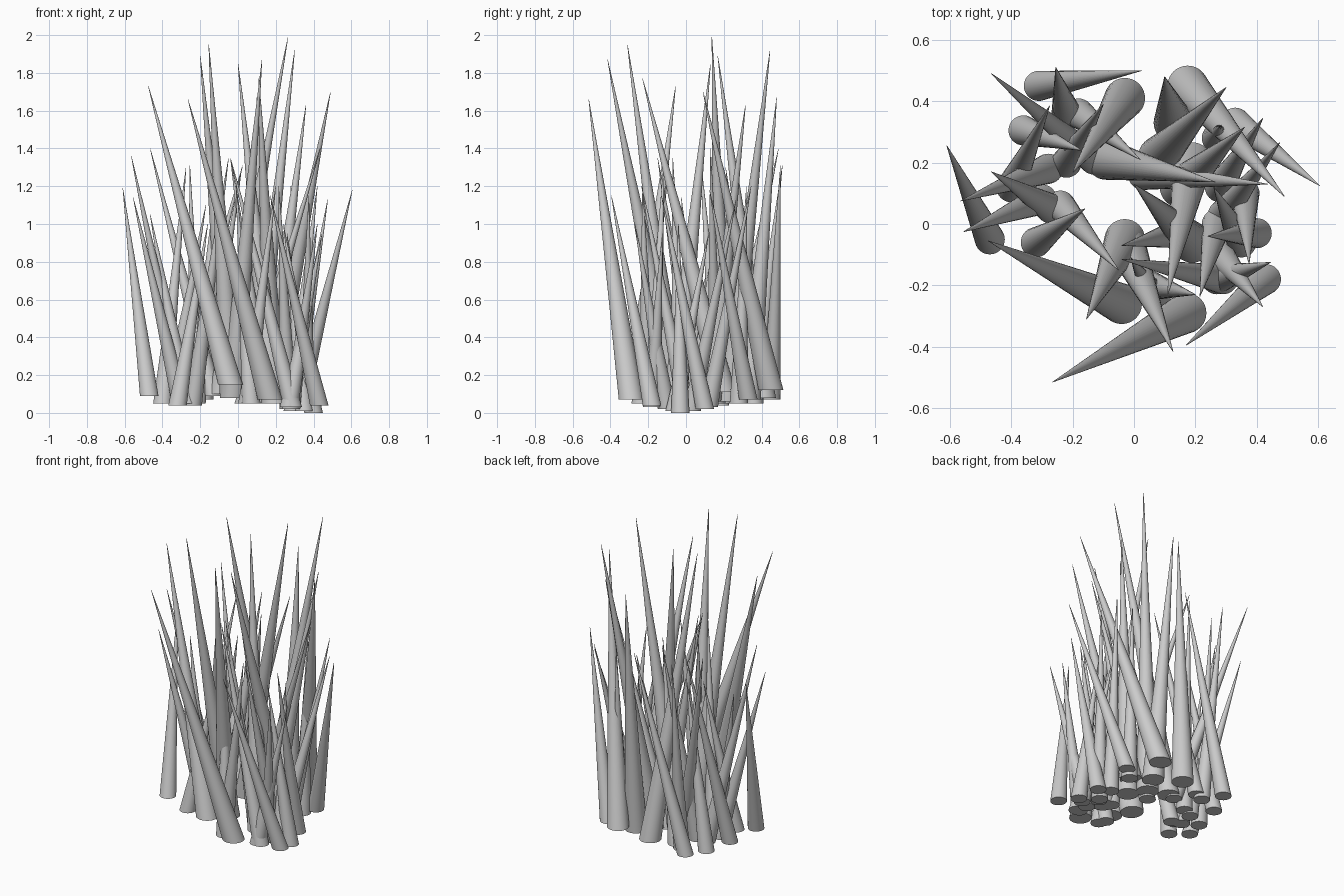
import bpy
import bmesh
import math
from mathutils import Vector

SIDES = 32


def blade(name, base, tip, radius):
    """One leaning spike: level round base, sides running to a fine tip."""
    bm = bmesh.new()
    rings = []
    for centre, r in ((Vector(base), radius), (Vector(tip), 0.001)):
        ring = []
        for k in range(SIDES):
            a = 2 * math.pi * k / SIDES
            ring.append(bm.verts.new(centre + Vector((r * math.cos(a), r * math.sin(a), 0))))
        rings.append(ring)
    low, high = rings
    for k in range(SIDES):
        n = (k + 1) % SIDES
        bm.faces.new((low[k], low[n], high[n], high[k]))
    bm.faces.new(low[::-1])
    bm.faces.new(high)
    mesh = bpy.data.meshes.new(name)
    bm.to_mesh(mesh)
    bm.free()
    ob = bpy.data.objects.new(name, mesh)
    bpy.context.collection.objects.link(ob)
    bpy.ops.object.select_all(action='DESELECT')
    ob.select_set(True)
    bpy.context.view_layer.objects.active = ob
    bpy.ops.object.shade_smooth_by_angle(angle=math.radians(30))


# Tall blades: base x, y, z, tip x, y, z
tall = [
    (0.17, -0.29, 0.07, -0.265, -0.515, 1.66),
    (-0.04, -0.26, 0.15, -0.475, -0.055, 1.73),
    (0.175, 0.45, 0.12, 0.49, 0.09, 1.70),
    (0.08, 0.22, 0.06, 0.30, 0.445, 1.92),
    (-0.09, 0.21, 0.10, 0.265, 0.137, 1.99),
    (0.15, 0.12, 0.06, 0.36, 0.315, 1.63),
    (-0.03, -0.06, 0.08, 0.127, -0.415, 1.87),
    (0.19, 0.20, 0.11, 0.11, -0.23, 1.77),
    (-0.03, -0.05, 0.08, -0.155, -0.31, 1.95),
    (-0.03, 0.41, 0.08, -0.20, 0.168, 1.89),
    (0.19, -0.06, 0.05, 0.0, 0.13, 1.85),
    (0.13, 0.33, 0.07, 0.10, 0.48, 1.67),
]

# Short blades around the tuft
short = [
    (-0.47, -0.05, 0.09, -0.61, 0.255, 1.19),
    (-0.13, 0.21, 0.09, -0.465, 0.49, 1.40),
    (-0.31, 0.45, 0.07, 0.025, 0.50, 1.31),
    (-0.22, 0.36, 0.05, -0.255, 0.51, 1.31),
    (0.33, 0.33, 0.07, 0.605, 0.125, 1.18),
    (0.29, 0.03, 0.01, 0.475, 0.265, 1.13),
    (0.28, 0.12, 0.03, 0.42, 0.345, 1.20),
    (0.03, 0.16, 0.05, 0.435, 0.13, 1.40),
    (0.43, -0.18, 0.04, 0.17, -0.395, 1.15),
    (0.27, 0.0, 0.02, 0.215, -0.235, 1.20),
    (0.28, -0.10, 0.02, 0.42, -0.27, 1.0),
    (0.27, -0.18, 0.03, 0.445, -0.125, 0.95),
    (0.36, 0.10, 0.02, 0.375, -0.13, 1.15),
    (0.29, -0.18, 0.03, -0.04, -0.115, 1.35),
    (-0.28, 0.18, 0.04, -0.565, 0.075, 1.36),
    (-0.30, 0.08, 0.04, -0.555, -0.025, 1.14),
    (-0.27, 0.05, 0.05, -0.465, 0.17, 1.05),
    (-0.40, 0.12, 0.05, -0.275, 0.385, 1.30),
    (-0.32, -0.06, 0.04, -0.16, 0.05, 1.0),
    (-0.36, 0.305, 0.05, -0.17, 0.24, 1.10),
    (-0.18, 0.36, 0.07, 0.02, 0.21, 1.30),
]

# Short blades filling the middle and right
inner = [
    (0.40, -0.03, 0.0, 0.24, -0.04, 1.0),
    (0.15, -0.03, 0.05, -0.04, -0.07, 1.35),
    (-0.24, 0.06, 0.04, -0.05, -0.15, 1.35),
    (0.05, -0.20, 0.05, 0.20, -0.23, 1.20),
    (-0.22, 0.20, 0.05, -0.10, 0.39, 1.35),
    (0.07, -0.24, 0.05, -0.01, -0.11, 1.20),
    (0.27, 0.28, 0.05, 0.28, 0.32, 1.20),
    (0.35, -0.06, 0.01, 0.26, 0.12, 0.95),
]

for group, rows, radius in (("tall_blade", tall, 0.066),
                            ("outer_blade", short, 0.049),
                            ("inner_blade", inner, 0.049)):
    for i, r in enumerate(rows):
        blade(f"{group}_{i + 1}", r[:3], r[3:], radius)
